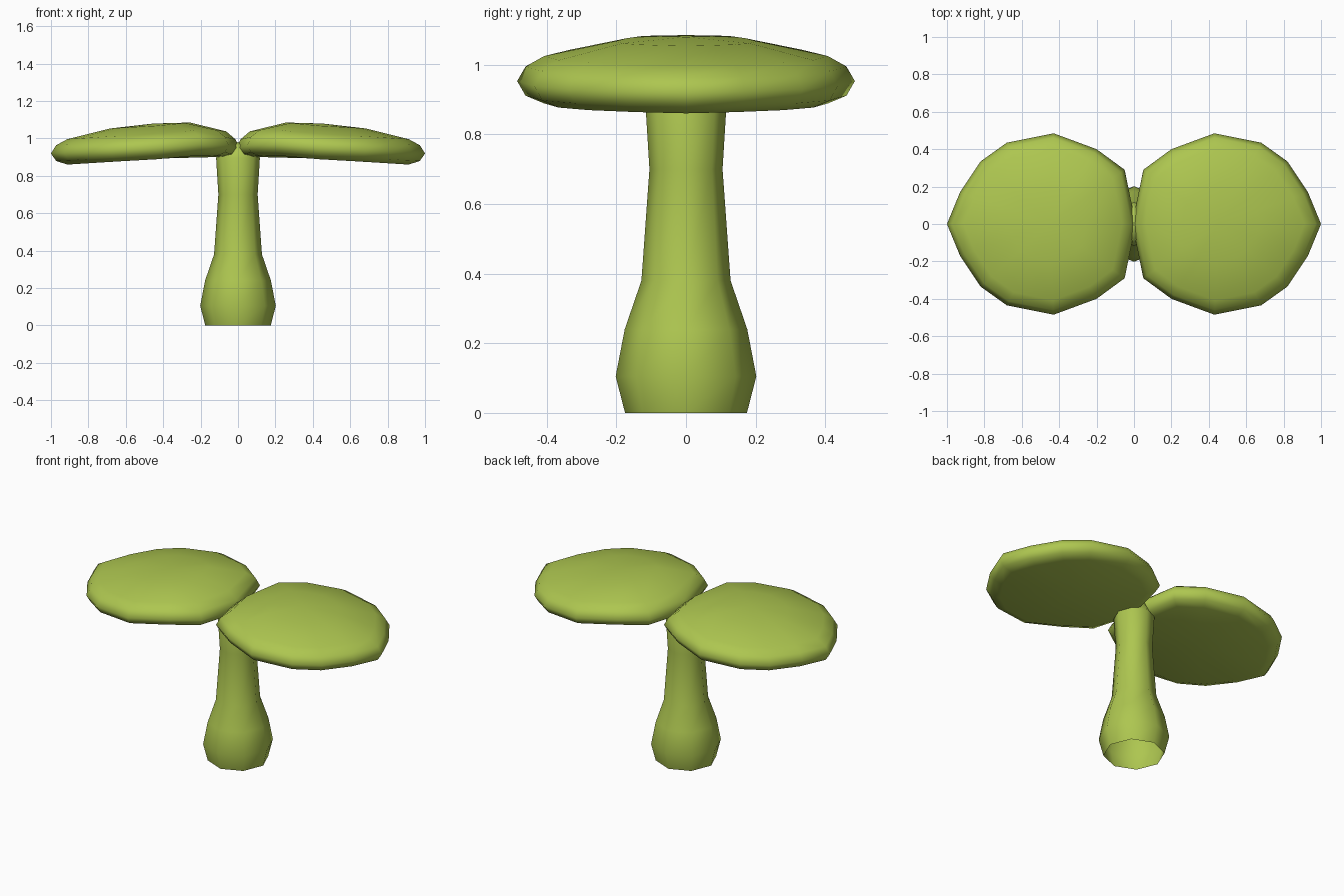
import bpy, bmesh, math

if "Cube" in bpy.data.objects:
    bpy.data.objects.remove(bpy.data.objects["Cube"])

green = bpy.data.materials.new("leaf green")
green.diffuse_color = (0.42, 0.565, 0.08, 1)
green.use_nodes = True
green.node_tree.nodes["Principled BSDF"].inputs["Base Color"].default_value = green.diffuse_color


def loft(name, rings, start=None, end=None):
    """Skin closed rings of points, optionally closing the ends with a fan."""
    bm = bmesh.new()
    loops = [[bm.verts.new(p) for p in ring] for ring in rings]
    n = len(loops[0])
    for a, b in zip(loops, loops[1:]):
        for i in range(n):
            j = (i + 1) % n
            bm.faces.new((a[i], a[j], b[j], b[i]))
    for tip, loop in ((start, loops[0]), (end, loops[-1])):
        if tip:
            v = bm.verts.new(tip)
            for i in range(n):
                pair = (loop[i], loop[(i + 1) % n])
                bm.faces.new((*pair, v) if loop is loops[-1] else (*pair[::-1], v))
    bmesh.ops.recalc_face_normals(bm, faces=bm.faces)
    me = bpy.data.meshes.new(name)
    bm.to_mesh(me)
    bm.free()
    me.materials.append(green)
    for p in me.polygons:
        p.use_smooth = True
    ob = bpy.data.objects.new(name, me)
    bpy.context.collection.objects.link(ob)
    return ob


# Stem: eight-sided, open at the bottom, swollen near the ground
stem_profile = [(0.175, 0), (0.202, 0.105), (0.176, 0.24), (0.128, 0.38),
                (0.105, 0.7), (0.117, 0.895), (0.09, 0.96)]
loft("stem", [[(r * math.cos(k * math.pi / 4), r * math.sin(k * math.pi / 4), z)
               for k in range(8)] for r, z in stem_profile], end=(0, 0, 0.98))

# Leaf: outline, height of its middle surface along x, and cushion section
half = [(0.05, 0.29), (0.20, 0.40), (0.43, 0.485), (0.68, 0.435), (0.82, 0.335), (0.93, 0.17)]
outline = [(-0.01, 0)] + [(x, -y) for x, y in half] + [(1, 0)] + half[::-1]
bend = [(-0.01, 0.945), (0.04, 0.962), (0.1, 0.972), (0.26, 0.97), (0.43, 0.953),
        (0.66, 0.94), (0.9, 0.925), (1.0, 0.92)]
section = [(0.84, -0.064), (0.95, -0.042), (1, 0), (0.95, 0.042), (0.84, 0.072), (0.42, 0.115)]
CX = 0.45


def mid_height(x):
    for (x0, z0), (x1, z1) in zip(bend, bend[1:]):
        if x <= x1:
            return z0 + (z1 - z0) * (x - x0) / (x1 - x0)
    return bend[-1][1]


def leaf(name, side):
    rings = []
    for s, dz in section:
        pts = [(CX + (x - CX) * s, y * s) for x, y in outline]
        rings.append([(side * x, y, mid_height(x) + dz) for x, y in pts])
    z = mid_height(CX)
    loft(name, rings, (side * CX, 0, z - 0.06), (side * CX, 0, z + 0.128))


leaf("right_leaf", 1)
leaf("left_leaf", -1)
